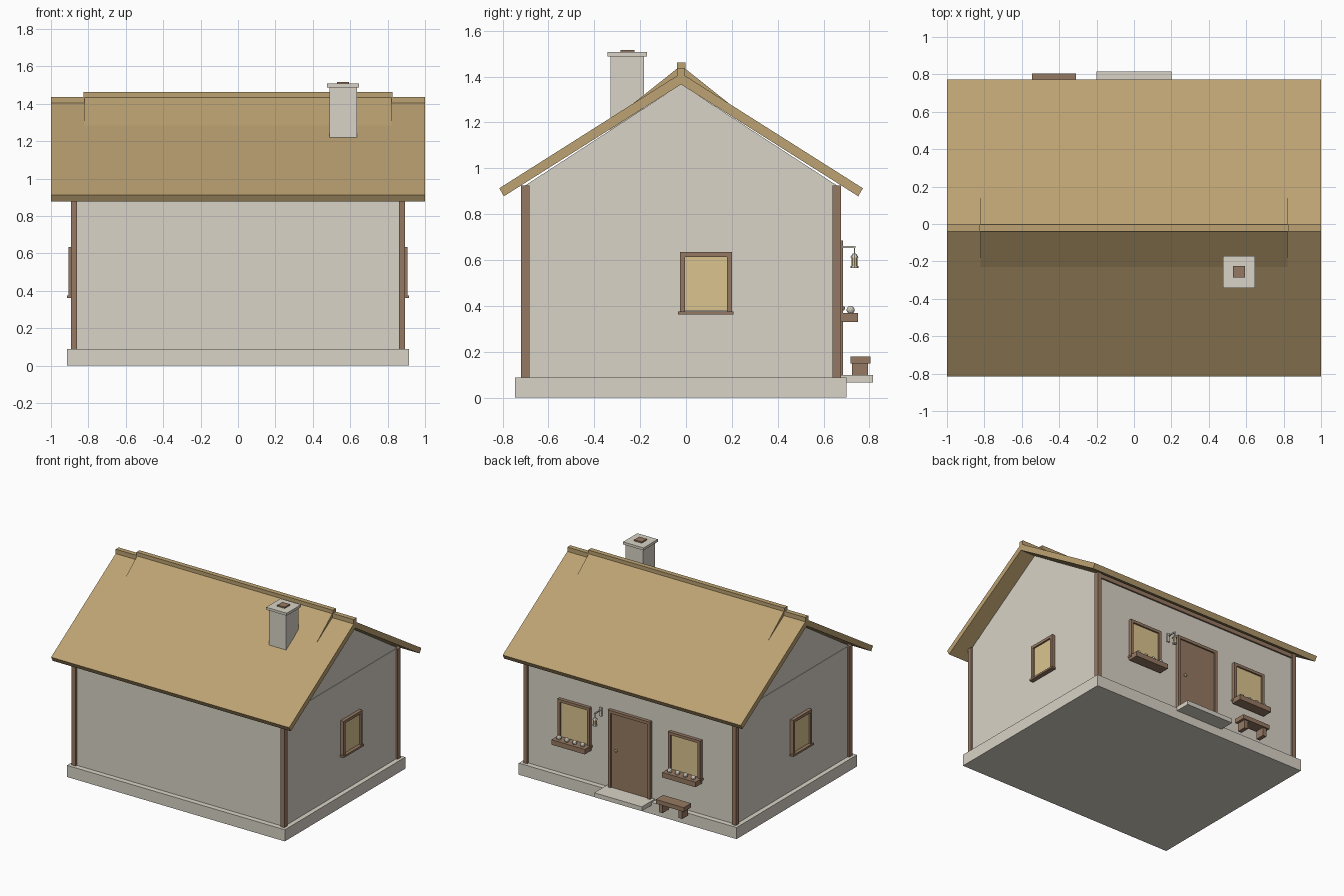
import bpy, bmesh, math
from mathutils import Vector

if "Cube" in bpy.data.objects:
    bpy.data.objects.remove(bpy.data.objects["Cube"])


def material(name, rgb):
    m = bpy.data.materials.new(name)
    lin = [((c / 255 + 0.055) / 1.055) ** 2.4 for c in rgb]
    m.diffuse_color = (*lin, 1)
    m.use_nodes = True
    m.node_tree.nodes["Principled BSDF"].inputs["Base Color"].default_value = m.diffuse_color
    return m


PLASTER = material("pale plaster", (216, 211, 199))
STRAW = material("straw", (188, 162, 114))
WOOD = material("brown wood", (150, 121, 98))
GLASS = material("warm glass", (219, 197, 143))

YC = -0.0215   # centre line of the house in y


def finish(name, bm, mat):
    bmesh.ops.recalc_face_normals(bm, faces=bm.faces)
    me = bpy.data.meshes.new(name)
    bm.to_mesh(me)
    bm.free()
    me.materials.append(mat)
    ob = bpy.data.objects.new(name, me)
    bpy.context.collection.objects.link(ob)
    return ob


def box(name, x, y, z, mat):
    """Box from (min, max) ranges along each axis."""
    bm = bmesh.new()
    bmesh.ops.create_cube(bm, size=1)
    for v in bm.verts:
        v.co = Vector([(r[0] + r[1]) / 2 + c * (r[1] - r[0])
                       for c, r in zip(v.co, (x, y, z))])
    return finish(name, bm, mat)


def extrude_x(name, profile, half, mat):
    """Extrude a (y offset, z) outline from -half to half along x."""
    bm = bmesh.new()
    f = bm.faces.new([bm.verts.new((-half, YC + y, z)) for y, z in profile])
    ext = bmesh.ops.extrude_face_region(bm, geom=[f])["geom"]
    verts = [g for g in ext if isinstance(g, bmesh.types.BMVert)]
    bmesh.ops.translate(bm, verts=verts, vec=(2 * half, 0, 0))
    return finish(name, bm, mat)


def ball(name, pos, r, mat):
    bm = bmesh.new()
    bmesh.ops.create_icosphere(bm, subdivisions=2, radius=r)
    bmesh.ops.translate(bm, verts=bm.verts, vec=pos)
    return finish(name, bm, mat)


def cone(name, pos, r1, r2, depth, mat):
    bm = bmesh.new()
    bmesh.ops.create_cone(bm, cap_ends=True, segments=8, radius1=r1, radius2=r2, depth=depth)
    bmesh.ops.translate(bm, verts=bm.verts, vec=pos)
    return finish(name, bm, mat)


def window(name, side, s0, s1, z0, z1):
    """Framed window on the 'right', 'left' or 'back' wall, s along the wall."""
    def part(label, s, d, z, mat):
        if side == "back":
            box(f"{name}_{label}", s, (0.65 + d[0], 0.66 + d[1]), z, mat)
        elif side == "right":
            box(f"{name}_{label}", (0.87 + d[0], 0.88 + d[1]), s, z, mat)
        else:
            box(f"{name}_{label}", (-0.88 - d[1], -0.87 - d[0]), s, z, mat)
    w, deep = 0.021, (0, 0.026)
    part("pane", (s0 + w, s1 - w), (0, 0.014), (z0 + w / 2, z1 - w), GLASS)
    part("frame_a", (s0, s0 + w), deep, (z0, z1), WOOD)
    part("frame_b", (s1 - w, s1), deep, (z0, z1), WOOD)
    part("frame_top", (s0 + w, s1 - w), deep, (z1 - w, z1), WOOD)
    part("sill", (s0 - 0.008, s1 + 0.008), (0, 0.034), (z0 - 0.008, z0 + 0.006), WOOD)


# Foundation, walls and gable
box("foundation", (-0.915, 0.915), (-0.745, 0.70), (0, 0.088), PLASTER)
box("walls", (-0.88, 0.88), (-0.705, 0.66), (0.08, 0.925), PLASTER)
extrude_x("gable", [(-0.68, 0.925), (0.68, 0.925), (0, 1.367)], 0.877, PLASTER)

# Corner posts and wall beams
for sx in (-1, 1):
    xs = tuple(sorted((sx * 0.86, sx * 0.893)))
    for tag, ys in (("front", (-0.72, -0.683)), ("back", (0.64, 0.677))):
        box(f"{tag}_post", xs, ys, (0.088, 0.925), WOOD)
box("front_beam", (-0.86, 0.86), (-0.716, -0.69), (0.893, 0.925), WOOD)
box("back_beam", (-0.86, 0.86), (0.65, 0.672), (0.893, 0.925), WOOD)

# Roof, raised ridge thatch and ridge caps
extrude_x("roof", [(-0.793, 0.913), (-0.773, 0.878), (0, 1.366), (0.773, 0.878),
                   (0.793, 0.913), (0, 1.415)], 1.0, STRAW)
extrude_x("ridge_thatch", [(-0.22, 1.274), (0, 1.39), (0.22, 1.274), (0, 1.449)], 0.82, STRAW)
box("ridge_cap", (-1, 1), (YC - 0.018, YC + 0.018), (1.385, 1.437), STRAW)
box("ridge_cap_centre", (-0.825, 0.825), (YC - 0.0185, YC + 0.0185), (1.39, 1.462), STRAW)

# Chimney
box("chimney", (0.49, 0.635), (-0.33, -0.183), (1.15, 1.488), PLASTER)
box("chimney_cap", (0.476, 0.648), (-0.342, -0.17), (1.488, 1.507), PLASTER)
box("chimney_pot", (0.53, 0.593), (-0.286, -0.225), (1.5, 1.517), WOOD)

# Windows
window("right_window", "right", -0.026, 0.2, 0.37, 0.634)
window("left_window", "left", -0.22, 0.006, 0.37, 0.634)
for tag, cx in (("east", 0.465), ("west", -0.465)):
    window(f"{tag}_back_window", "back", cx - 0.135, cx + 0.135, 0.36, 0.655)
    # Flower box
    box(f"{tag}_flower_box", (cx - 0.14, cx + 0.14), (0.67, 0.75), (0.33, 0.368), WOOD)
    for i in range(4):
        ball(f"{tag}_flower", (cx - 0.099 + i * 0.066, 0.718, 0.382), 0.018, PLASTER)

# Door with frame, knob and step
box("door", (-0.16, 0.16), (0.65, 0.675), (0.088, 0.67), WOOD)
for sx in (-1, 1):
    box("door_jamb", tuple(sorted((sx * 0.155, sx * 0.177))), (0.65, 0.686), (0.088, 0.685), WOOD)
box("door_lintel", (-0.155, 0.155), (0.65, 0.686), (0.663, 0.685), WOOD)
ball("door_knob", (0.11, 0.683, 0.39), 0.011, GLASS)
box("door_step", (-0.2, 0.2), (0.66, 0.815), (0.065, 0.098), PLASTER)

# Hanging lantern
box("lantern_plate", (0.24, 0.26), (0.655, 0.672), (0.61, 0.675), PLASTER)
box("lantern_arm", (0.246, 0.254), (0.66, 0.739), (0.652, 0.66), PLASTER)
box("lantern_hook", (0.247, 0.253), (0.732, 0.738), (0.62, 0.655), PLASTER)
cone("lantern_roof", (0.25, 0.735, 0.619), 0.019, 0.007, 0.018, PLASTER)
cone("lantern_glass", (0.25, 0.735, 0.592), 0.013, 0.013, 0.036, GLASS)
cone("lantern_base", (0.25, 0.735, 0.569), 0.017, 0.017, 0.01, PLASTER)

# Bench
box("bench_seat", (-0.545, -0.31), (0.717, 0.805), (0.148, 0.18), WOOD)
for x in (-0.525, -0.36):
    box("bench_leg", (x, x + 0.03), (0.725, 0.795), (0.085, 0.15), WOOD)
